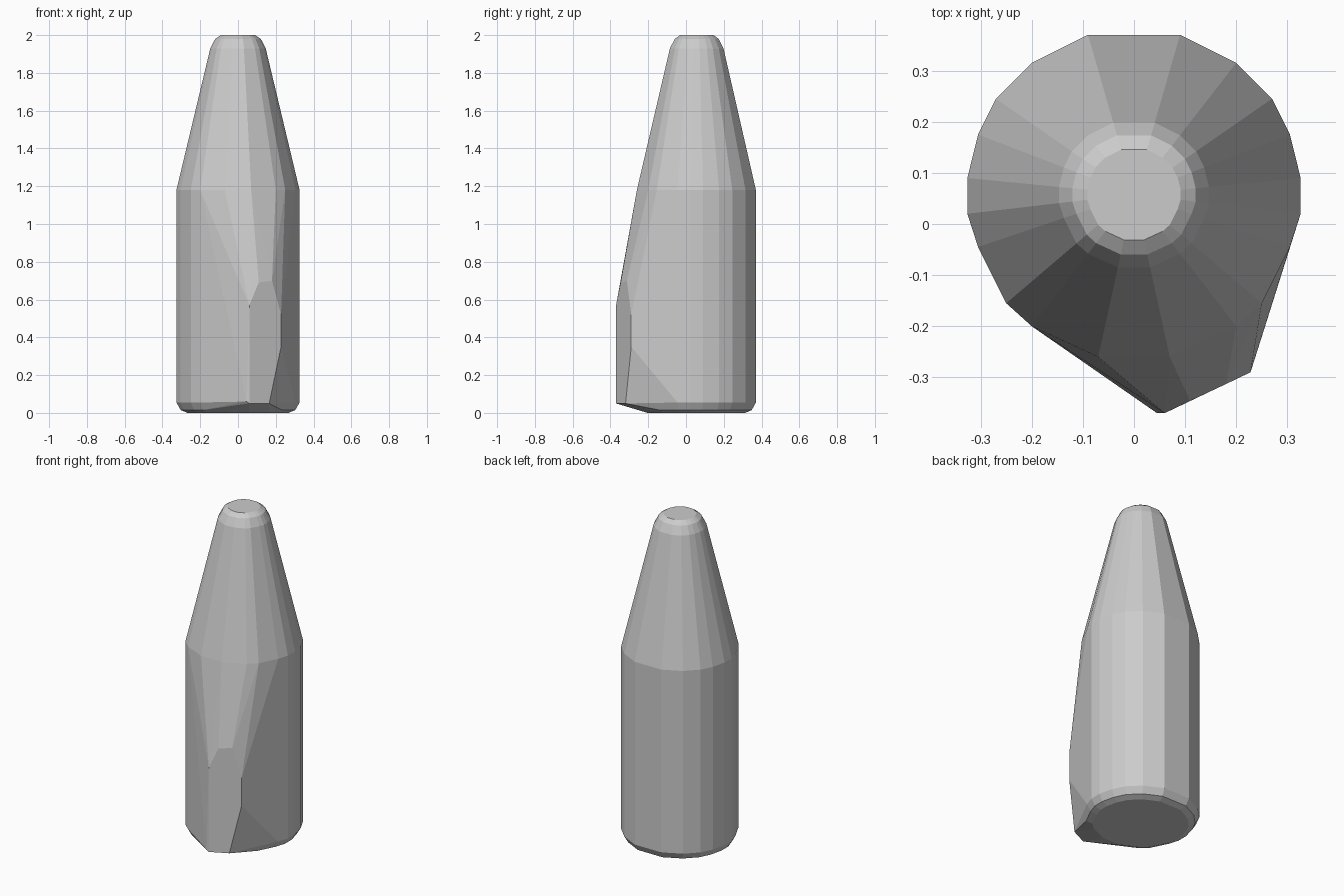
import bpy
import bmesh

cube = bpy.data.objects.get("Cube")
if cube:
    bpy.data.objects.remove(cube, do_unlink=True)

CENTRE_Y = 0.058

# Half outline of the body, back to front, mirrored across x
half = [(0.09, 0.37), (0.2, 0.315), (0.27, 0.245), (0.305, 0.175), (0.326, 0.09),
        (0.326, 0.02), (0.305, -0.045), (0.25, -0.155), (0.2, -0.2), (0.07, -0.26)]
outline = half + [(-x, y) for x, y in reversed(half)]

# Height and scale of each ring: rounded base, straight body, taper, rounded tip
rings = [(0, 0.82), (0.015, 0.93), (0.055, 1), (1.18, 1),
         (1.93, 0.45), (1.98, 0.37), (2, 0.28)]

# Corners of the slanted facet standing out at the front
facet = [(0.045, -0.37, 0.06), (0.06, -0.37, 0.05), (0.06, -0.37, 0.57),
         (0.11, -0.346, 0.69), (0.18, -0.313, 0.7), (0.228, -0.29, 0.52),
         (0.228, -0.29, 0.35), (0.165, -0.32, 0.05)]

bm = bmesh.new()
for z, s in rings:
    for x, y in outline:
        bm.verts.new((x * s, CENTRE_Y + (y - CENTRE_Y) * s, z))
for p in facet:
    bm.verts.new(p)

# Wrap all the rings and the facet in one faceted skin
hull = bmesh.ops.convex_hull(bm, input=bm.verts[:])
loose = {v for v in hull["geom_interior"] + hull["geom_unused"]
         if isinstance(v, bmesh.types.BMVert)}
bmesh.ops.delete(bm, geom=list(loose), context="VERTS")
bmesh.ops.dissolve_limit(bm, angle_limit=0.01, verts=bm.verts[:], edges=bm.edges[:])
bmesh.ops.recalc_face_normals(bm, faces=bm.faces[:])

mesh = bpy.data.meshes.new("tapered_body")
bm.to_mesh(mesh)
bm.free()
body = bpy.data.objects.new("tapered_body", mesh)
bpy.context.collection.objects.link(body)

# Plain grey material
grey = bpy.data.materials.new("light_grey")
grey.use_nodes = True
colour = (0.6, 0.6, 0.6, 1)
grey.diffuse_color = colour
grey.node_tree.nodes["Principled BSDF"].inputs["Base Color"].default_value = colour
mesh.materials.append(grey)
